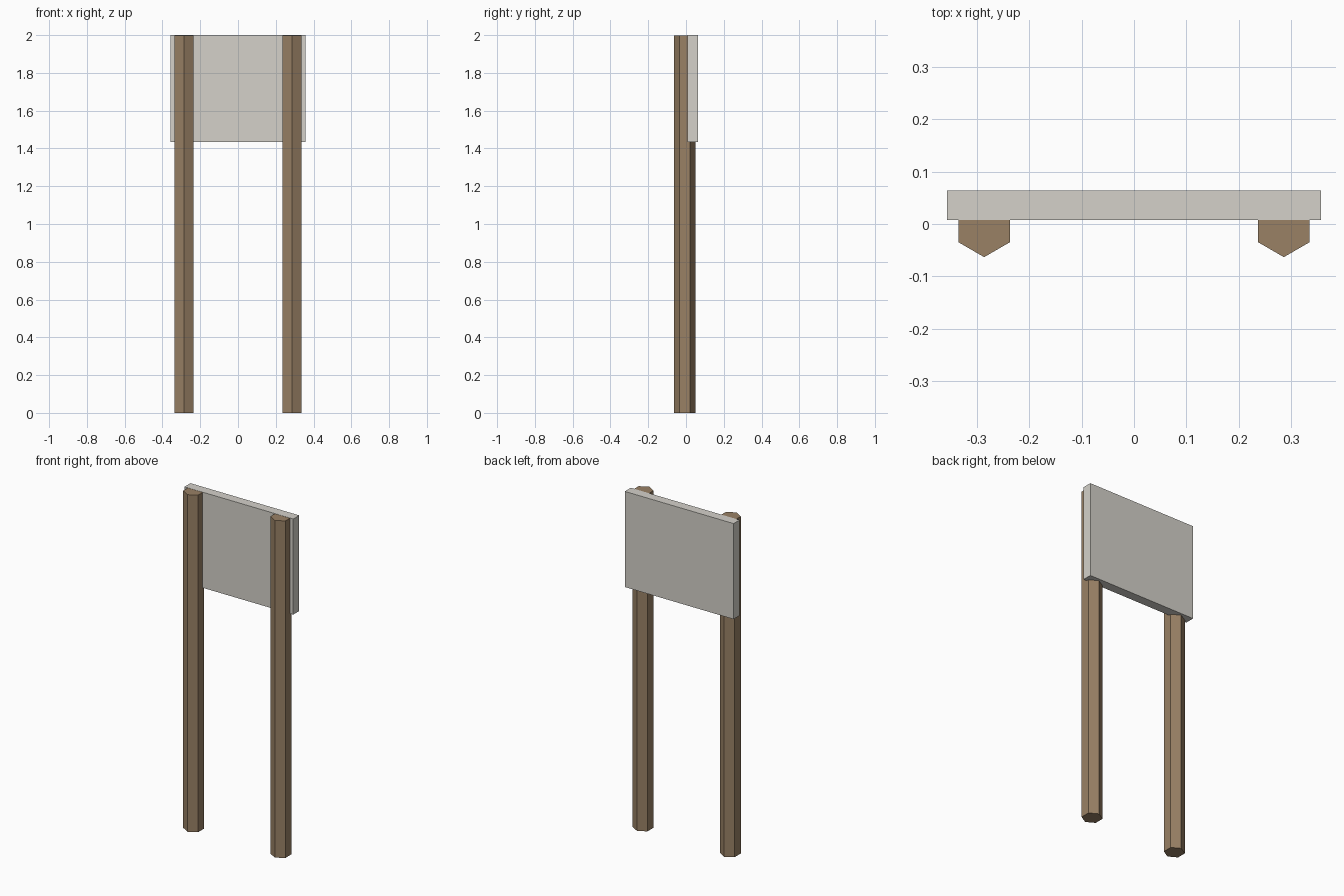
import bpy

if "Cube" in bpy.data.objects:
    bpy.data.objects.remove(bpy.data.objects["Cube"])


def material(name, rgb):
    mat = bpy.data.materials.new(name)
    mat.diffuse_color = (*rgb, 1.0)
    mat.use_nodes = True
    mat.node_tree.nodes["Principled BSDF"].inputs["Base Color"].default_value = mat.diffuse_color
    return mat


wood = material("brown_wood", (0.32, 0.22, 0.13))
panel = material("pale_panel", (0.66, 0.64, 0.59))

HEIGHT = 2.0

# Two hexagonal posts with a corner facing the front, partly sunk into the board
for side, sx in (("left", -1), ("right", 1)):
    h = HEIGHT - 0.001
    bpy.ops.mesh.primitive_cylinder_add(vertices=6, radius=0.0567, depth=h,
                                        location=(sx * 0.286, -0.0065, h / 2))
    post = bpy.context.object
    post.name = side + "_post"
    post.data.materials.append(wood)

# Sign board across the back of the posts, flush with their tops
bottom = 1.433
bpy.ops.mesh.primitive_cube_add(size=1, location=(0, 0.0358, (HEIGHT + bottom) / 2))
board = bpy.context.object
board.name = "sign_board"
board.scale = (0.714, 0.056, HEIGHT - bottom)
bpy.ops.object.transform_apply(location=False, rotation=False, scale=True)
board.data.materials.append(panel)
